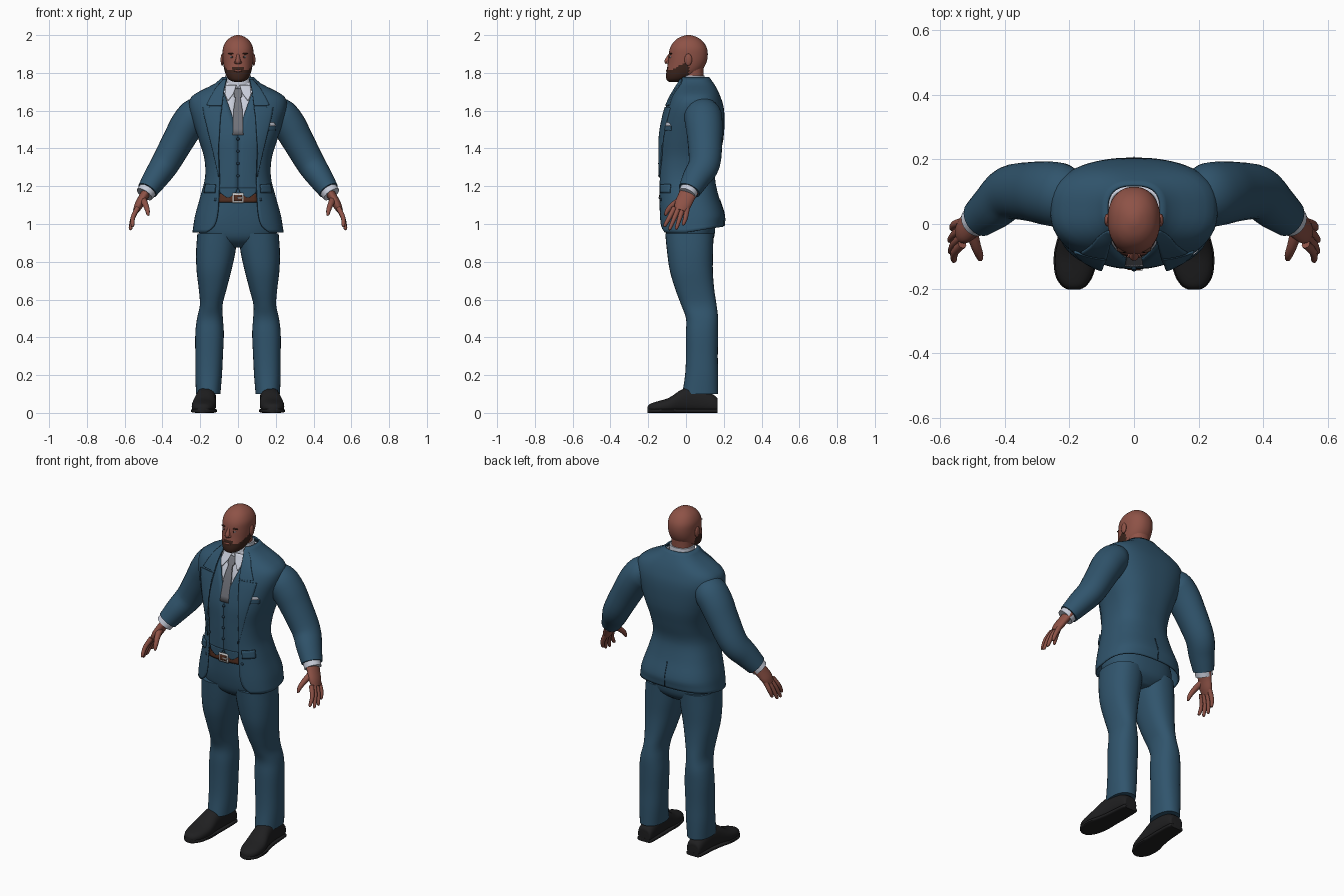
import bpy, bmesh, math
from mathutils import Vector

if "Cube" in bpy.data.objects:
    bpy.data.objects.remove(bpy.data.objects["Cube"])

COLORS = {
    "suit_blue": (0.03, 0.09, 0.152), "button_navy": (0.014, 0.04, 0.07),
    "skin": (0.27, 0.085, 0.062), "beard_brown": (0.045, 0.018, 0.012),
    "shirt_white": (0.58, 0.61, 0.70), "tie_grey": (0.17, 0.175, 0.2),
    "belt_brown": (0.09, 0.03, 0.016), "buckle_silver": (0.6, 0.6, 0.6),
    "shoe_black": (0.014, 0.014, 0.015),
}
MATS = {}
for key, c in COLORS.items():
    MATS[key] = bpy.data.materials.new(key)
    MATS[key].diffuse_color = (*c, 1)


def finish(name, bm, *mats):
    bmesh.ops.recalc_face_normals(bm, faces=bm.faces)
    me = bpy.data.meshes.new(name)
    bm.to_mesh(me)
    bm.free()
    ob = bpy.data.objects.new(name, me)
    bpy.context.collection.objects.link(ob)
    for m in mats:
        me.materials.append(MATS[m])
    return ob


def dense(rows, k=4):
    """Catmull-Rom interpolation of table rows."""
    out = []
    for i in range(len(rows) - 1):
        q = [rows[max(i - 1, 0)], rows[i], rows[i + 1], rows[min(i + 2, len(rows) - 1)]]
        for j in range(k):
            t = j / k
            out.append(tuple(0.5 * (2*b + (c-a)*t + (2*a-5*b+4*c-d)*t*t + (3*b-a-3*c+d)*t**3)
                             for a, b, c, d in zip(*q)))
    return out + [tuple(rows[-1])]


def skin(name, rings, mat, closed=True, extra=()):
    bm = bmesh.new()
    vs = [[bm.verts.new(p) for p in r] for r in rings]
    n = len(rings[0])
    for a, b in zip(vs, vs[1:]):
        for i in range(n if closed else n - 1):
            j = (i + 1) % n
            bm.faces.new((a[i], a[j], b[j], b[i]))
    if closed:
        bm.faces.new(vs[0])
        bm.faces.new(vs[-1])
    return finish(name, bm, mat, *extra)


def oval(c, u, v, n=2.0, seg=32, t0=0.0, closed=True):
    """Superellipse ring; starts at -v and can leave a gap of t0 on each side."""
    pts = []
    for i in range(seg):
        t = t0 + (2 * math.pi - 2 * t0) * i / (seg if closed else seg - 1)
        s, k = math.sin(t), math.cos(t)
        pts.append(Vector(c) + Vector(u) * math.copysign(abs(s) ** (2 / n), s)
                   - Vector(v) * math.copysign(abs(k) ** (2 / n), k))
    return pts


def column(name, rows, mat, n=2.2, seg=32, s=1, extra=()):
    """Upright loft from rows (z, x0, x1, y_front, y_back)."""
    rings = [oval((s * (a + b) / 2, (f + g) / 2, z), ((b - a) / 2, 0, 0), (0, (g - f) / 2, 0), n, seg)
             for z, a, b, f, g in dense(rows)]
    return skin(name, rings, mat, extra=extra)


def tube(name, rows, mat, s=1, flat=1.0, seg=20, k=4):
    """Tube along rows (x, y, z, radius); flat scales the depth."""
    d = dense(rows, k)
    p = [Vector((s * r[0], r[1], r[2])) for r in d]
    rings = []
    for i, r in enumerate(d):
        t = (p[min(i + 1, len(p) - 1)] - p[max(i - 1, 0)]).normalized()
        v = Vector((0, 1, 0)) - t * t.y
        v.normalize()
        rings.append(oval(p[i], t.cross(v) * r[3], v * r[3] * flat, 2, seg))
    return skin(name, rings, mat)


def ball(name, loc, size, mat):
    bm = bmesh.new()
    bmesh.ops.create_uvsphere(bm, u_segments=16, v_segments=10, radius=1)
    for v in bm.verts:
        v.co = Vector([v.co[i] * size[i] + loc[i] for i in range(3)])
    return finish(name, bm, mat)


# Torso table: z, half width, y front, y back, half width of the jacket opening
N = 2.6
TORSO = dense([
    (0.955, .237, -.138, .195, .165), (0.99, .232, -.142, .198, .125), (1.05, .222, -.145, .2, .107),
    (1.15, .194, -.147, .168, .1), (1.25, .17, -.15, .15, .098), (1.35, .175, -.15, .172, .102),
    (1.45, .205, -.146, .194, .105), (1.55, .238, -.126, .2, .095), (1.62, .255, -.105, .195, .085),
    (1.67, .245, -.083, .18, .08), (1.705, .19, -.064, .165, .075), (1.74, .12, -.046, .145, .066),
    (1.775, .082, -.03, .12, .058)])


def torso_at(z):
    for a, b in zip(TORSO, TORSO[1:]):
        if z <= b[0]:
            t = max(0, (z - a[0]) / (b[0] - a[0]))
            return [p + (q - p) * t for p, q in zip(a, b)]
    return TORSO[-1]


def shell(name, mat, z0, z1, inset, opening=None, seg=64, thick=.008):
    rings = []
    for i in range(49):
        z, rx, f, g, op = torso_at(z0 + (z1 - z0) * i / 48)
        rx, f, g = rx - inset, f + inset, g - inset
        if opening:
            op = opening(z)
        t0 = math.asin(min(1, op / rx) ** (N / 2))
        ring = oval((0, (f + g) / 2, z), (rx, 0, 0), (0, (g - f) / 2, 0), N, seg, t0, False)
        for p in ring:  # hem rises toward the back
            p.z += max(0, p.y) * .17 * max(0, (1.05 - z) / .1)
        rings.append(ring)
    ob = skin(name, rings, mat, closed=False)
    md = ob.modifiers.new("thickness", "SOLIDIFY")
    md.thickness, md.offset = thick, 0
    return ob


def patch(name, mat, rows, inset=0.0, s=1, thick=.006, side=-1, cols=8):
    """Thin plate lying on the torso surface, rows (z, x0, x1)."""
    rings = []
    fine = [tuple(p + (q - p) * j / 4 for p, q in zip(a, b)) for a, b in zip(rows, rows[1:]) for j in range(4)]
    for z, a, b in fine + [rows[-1]]:
        _, rx, f, g, _ = torso_at(z)
        rx, f, g = rx - inset, f + inset, g - inset
        ring = []
        for i in range(cols + 1):
            x = a + (b - a) * i / cols
            y = (f + g) / 2 + side * (g - f) / 2 * max(0, 1 - abs(x / rx) ** N) ** (1 / N)
            ring.append(Vector((s * x, y, z)))
        rings.append(ring)
    ob = skin(name, rings, mat, closed=False)
    md = ob.modifiers.new("thickness", "SOLIDIFY")
    md.thickness, md.offset = thick, 0
    return ob


# Jacket, waistcoat, shirt
shell("jacket", "suit_blue", .955, 1.775, 0)
shell("waistcoat", "suit_blue", 1.185, 1.71, .015, lambda z: max(0, (z - 1.49) * .36))
shell("shirt", "shirt_white", 1.35, 1.755, .028, lambda z: 0)
column("shirt_collar", [(1.69, -.08, .08, -.03, .11), (1.74, -.072, .072, -.03, .102),
                        (1.785, -.068, .068, -.024, .098)], "shirt_white")
patch("tie", "tie_grey", [(1.47, -.028, .028), (1.6, -.024, .024), (1.668, -.013, .013),
                          (1.675, -.02, .02), (1.715, -.023, .023)], .015, thick=.009)
patch("back_vent", "button_navy", [(.99, -.002, .002), (1.13, -.002, .002)], -.004, side=1)
for s in (-1, 1):
    patch("lapel", "suit_blue", [(1.25, .098, .102), (1.4, .103, .135), (1.57, .092, .178),
                                 (1.615, .085, .185), (1.617, .085, .15)], -.006, s, .009)
    patch("jacket_collar", "suit_blue", [(1.625, .084, .15), (1.63, .084, .165), (1.67, .079, .145),
                                         (1.72, .072, .115), (1.765, .06, .075)], -.006, s, .009)
    patch("collar_wing", "shirt_white", [(1.655, .05, .056), (1.69, .024, .07), (1.735, .008, .064)], .012, s)
    patch("waistcoat_point", "suit_blue", [(1.14, .045, .058), (1.165, .012, .095), (1.19, 0, .1)], .013, s)
    patch("pocket_flap", "suit_blue", [(1.165, .122, .178), (1.21, .118, .17)], -.007, s, .009)
    for z, x in ((1.26, .108), (1.13, .118)):
        y = -.118 if z > 1.2 else -.125
        ball("jacket_button", (s * x, y - .004, z), (.01, .008, .01), "button_navy")
for z in (1.45, 1.385, 1.32, 1.255):
    ball("waistcoat_button", (0, torso_at(z)[2] + .01, z), (.008, .007, .008), "button_navy")
patch("pocket_welt", "suit_blue", [(1.495, .135, .198), (1.52, .135, .2)], -.005)
patch("pocket_square", "shirt_white", [(1.52, .138, .198), (1.536, .145, .19)], -.004)

# Belt
patch("belt", "belt_brown", [(1.115, -.11, .11), (1.162, -.11, .11)], .018)
patch("buckle", "buckle_silver", [(1.112, -.03, .03), (1.165, -.03, .03)], .012)
patch("buckle_gap", "belt_brown", [(1.123, -.02, .02), (1.154, -.02, .02)], .008)
patch("buckle_pin", "buckle_silver", [(1.135, -.002, .026), (1.142, -.002, .026)], .005)

# Trousers and shoes
column("trouser_hips", [(.875, -.06, .06, -.04, .1), (.92, -.185, .185, -.095, .145), (1.0, -.208, .208, -.115, .155),
                        (1.1, -.175, .175, -.123, .145), (1.2, -.15, .15, -.125, .12)], "suit_blue", 2.5, 40)
LEG = [(.1, .093, .222, -.02, .17), (.2, .085, .226, -.005, .17), (.3, .08, .226, 0, .168), (.42, .075, .226, 0, .17),
       (.5, .08, .217, 0, .17), (.57, .082, .202, -.025, .162), (.65, .062, .207, -.055, .15),
       (.75, .036, .219, -.085, .142), (.85, .014, .222, -.1, .143), (.95, .002, .215, -.11, .146)]
SHOE = [(.168, .163, .03, .06), (.155, .163, .044, .09), (.05, .166, .05, .14), (-.02, .172, .055, .125),
        (-.09, .18, .064, .08), (-.155, .185, .056, .06), (-.19, .186, .036, .048), (-.203, .186, .015, .034)]
for s in (-1, 1):
    column("trouser_leg", LEG, "suit_blue", 2.3, s=s)
    for part, w, top, n in (("shoe_upper", 0, 1, 2.4), ("shoe_sole", .004, .0, 4)):
        rings = []
        for y, cx, hw, h in dense(SHOE):
            h = max(h * top, .022)
            rings.append(oval((s * cx, y, h / 2), (hw + w, 0, 0), (0, 0, h / 2), n, 24))
        skin(part, rings, "shoe_black")

# Arms and hands
for s in (-1, 1):
    tube("sleeve", [(.15, .085, 1.60, .06), (.215, .088, 1.583, .088), (.265, .095, 1.53, .09), (.315, .1, 1.445, .084),
                    (.385, .097, 1.32, .076), (.435, .055, 1.245, .067), (.48, .018, 1.178, .055)],
         "suit_blue", s, 1.1, 28)
    tube("shirt_cuff", [(.468, .026, 1.195, .05), (.495, .006, 1.157, .048)], "shirt_white", s)
    tube("palm", [(.478, .02, 1.18, .026), (.503, 0, 1.14, .024), (.525, -.018, 1.1, .023),
                  (.54, -.03, 1.07, .016)], "skin", s, 1.9)
    for base, mid, tip in ((-.062, -.088, (.558, -.112, .992)), (-.04, -.06, (.568, -.085, .977)),
                           (-.016, -.032, (.57, -.05, .98)), (.006, -.002, (.563, -.014, 1.0))):
        tube("finger", [(.532, base, 1.085, .014), (.556, mid, 1.035, .0125), (*tip, .009),
                        (tip[0], tip[1] - .002, tip[2] - .006, .003)], "skin", s, seg=10, k=3)
    tube("thumb", [(.505, -.015, 1.135, .02), (.491, -.065, 1.105, .016), (.48, -.095, 1.075, .013),
                   (.476, -.108, 1.05, .008), (.476, -.11, 1.044, .003)], "skin", s, seg=10, k=3)

# Head with beard coloured below the cheek line
head = column("head", [(1.752, -.018, .018, -.088, -.03), (1.762, -.045, .045, -.102, .01), (1.785, -.062, .062, -.106, .05),
                       (1.815, -.072, .072, -.102, .085), (1.85, -.078, .078, -.096, .106), (1.89, -.081, .081, -.092, .115),
                       (1.93, -.08, .08, -.085, .111), (1.963, -.066, .066, -.066, .092), (1.985, -.044, .044, -.04, .066),
                       (1.997, -.02, .02, -.01, .037), (2.0, -.004, .004, .008, .018)],
              "skin", 2.2, 64, extra=("beard_brown",))
for f in head.data.polygons:
    c = f.center
    line = 1.836 if abs(c.x) < .03 else 1.818 + max(0, c.y + .07) * .55
    if c.z < line and c.y < .015:
        f.material_index = 1
column("neck", [(1.68, -.065, .065, -.012, .1), (1.74, -.06, .06, -.018, .092), (1.8, -.06, .06, -.03, .092),
                (1.85, -.06, .06, -.03, .095)], "skin")
tube("nose", [(0, -.083, 1.9, .007), (0, -.094, 1.88, .01), (0, -.1, 1.862, .014), (0, -.098, 1.85, .011)], "skin")
ball("lips", (0, -.101, 1.811), (.022, .006, .006), "skin")
for s in (-1, 1):
    ball("nostril", (s * .011, -.095, 1.856), (.009, .01, .008), "skin")
    ball("ear", (s * .083, .012, 1.87), (.009, .02, .032), "skin")
    ball("eye", (s * .031, -.079, 1.884), (.013, .009, .006), "shirt_white")
    ball("iris", (s * .031, -.086, 1.884), (.005, .004, .005), "beard_brown")
    ball("eyebrow", (s * .034, -.08, 1.902), (.02, .009, .004), "beard_brown")

for ob in bpy.context.scene.objects:
    ob.select_set(True)
    bpy.context.view_layer.objects.active = ob
bpy.ops.object.shade_smooth_by_angle(angle=math.radians(45))

for m in bpy.data.materials:
    if m.users and not m.is_grease_pencil:
        m.use_nodes = True
        m.node_tree.nodes["Principled BSDF"].inputs["Base Color"].default_value = m.diffuse_color
